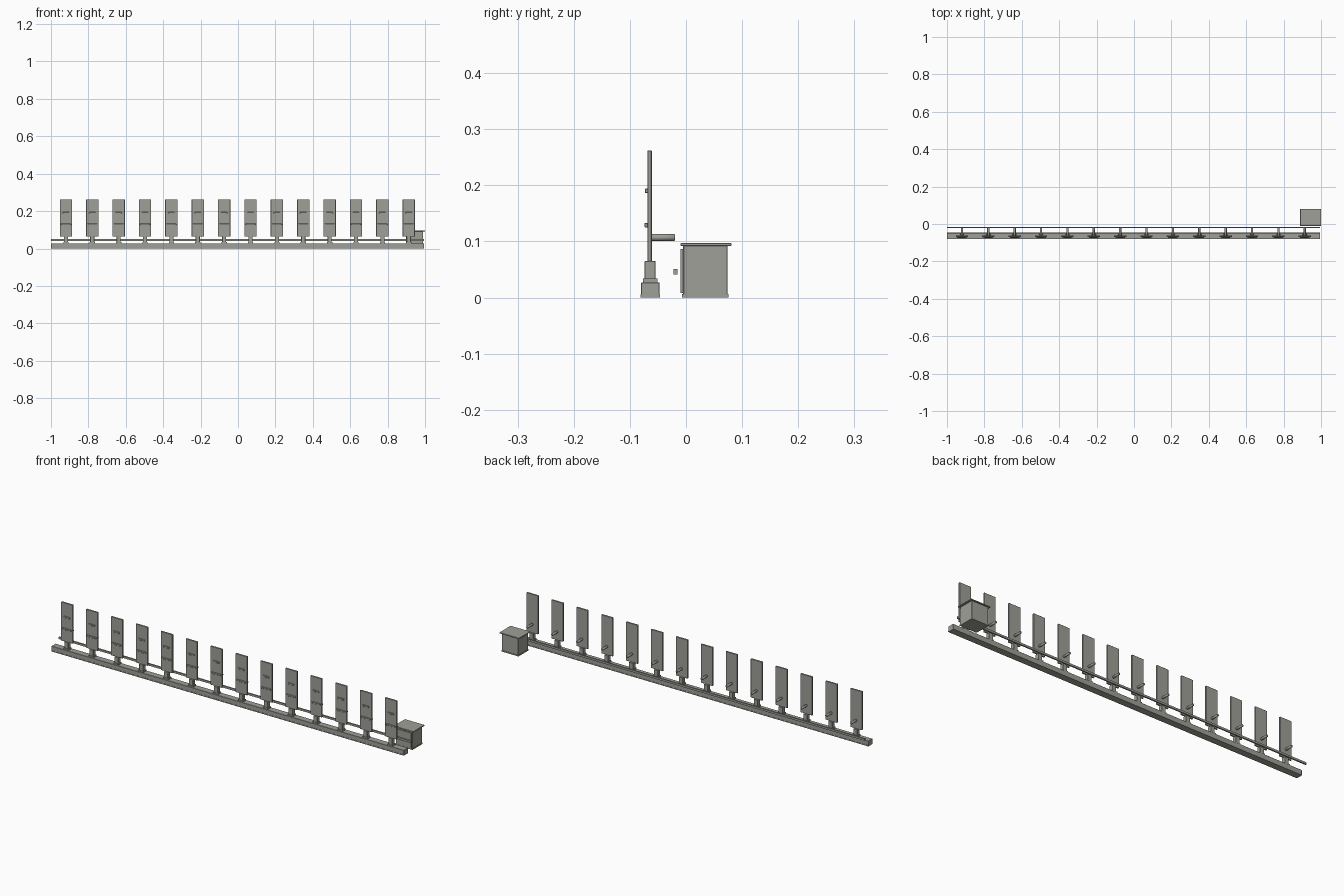
import bpy
import bmesh
import math
from mathutils import Matrix

default = bpy.data.objects.get("Cube")
if default:
    bpy.data.objects.remove(default, do_unlink=True)

grey = bpy.data.materials.new("warm_grey")
grey.use_nodes = True
colour = (0.35, 0.35, 0.32, 1)
grey.diffuse_color = colour
grey.node_tree.nodes["Principled BSDF"].inputs["Base Color"].default_value = colour


def place(name, mesh, x=0):
    obj = bpy.data.objects.new(name, mesh)
    obj.location.x = x
    bpy.context.collection.objects.link(obj)
    return obj


def box_mesh(name, x, y, z, bevel=0.0):
    """Box mesh from (low, high) ranges, with optional chamfered edges."""
    bm = bmesh.new()
    bmesh.ops.create_cube(bm, size=1)
    for v in bm.verts:
        v.co = [lo + (c + 0.5) * (hi - lo) for c, (lo, hi) in zip(v.co, (x, y, z))]
    if bevel:
        bmesh.ops.bevel(bm, geom=bm.edges[:], offset=bevel, segments=1, affect='EDGES')
    mesh = bpy.data.meshes.new(name)
    bm.to_mesh(mesh)
    bm.free()
    mesh.materials.append(grey)
    return mesh


def pin_mesh(name, radius, y, z):
    """Round pin running along y, with a chamfered rim."""
    bm = bmesh.new()
    bmesh.ops.create_cone(bm, cap_ends=True, segments=20, radius1=radius,
                          radius2=radius, depth=y[1] - y[0])
    rims = [e for e in bm.edges if abs(e.verts[0].co.z - e.verts[1].co.z) < 1e-6]
    bmesh.ops.bevel(bm, geom=rims, offset=0.001, segments=1, affect='EDGES')
    turn = Matrix.Rotation(math.pi / 2, 4, 'X')
    bm.transform(Matrix.Translation((0, sum(y) / 2, z)) @ turn)
    for f in bm.faces:
        f.smooth = len(f.verts) == 4
    mesh = bpy.data.meshes.new(name)
    bm.to_mesh(mesh)
    bm.free()
    mesh.materials.append(grey)
    return mesh


def mirrored(half):
    return (-half, half)


# Long base rail with a slim foot flange, and the connecting rod behind it
length = (-1, 0.995)
place("base_rail", box_mesh("base_rail", length, (-0.08, -0.047), (0.003, 0.027), 0.001))
place("rail_foot", box_mesh("rail_foot", length, (-0.081, -0.046), (0, 0.005)))
place("connecting_rod", box_mesh("connecting_rod", length, (-0.022, -0.015), (0.041, 0.051)))

# One target plate station, shared by every copy
station = {
    "post_foot": box_mesh("post_foot", mirrored(0.014), (-0.077, -0.051), (0.026, 0.034)),
    "post": box_mesh("post", mirrored(0.011), (-0.074, -0.054), (0.032, 0.065), 0.001),
    "plate": box_mesh("plate", mirrored(0.033), (-0.069, -0.061), (0.064, 0.262), 0.001),
    "lower_bar": box_mesh("lower_bar", mirrored(0.026), (-0.074, -0.068), (0.125, 0.133), 0.001),
    "upper_bar": box_mesh("upper_bar", mirrored(0.017), (-0.073, -0.068), (0.186, 0.194), 0.001),
    "back_pin": pin_mesh("back_pin", 0.006, (-0.062, -0.02), 0.107),
}
for i in range(14):
    for part, mesh in station.items():
        place(f"{part}_{i + 1}", mesh, -0.92 + i * 0.141)

# Drive box at the far end with an overhanging lid
place("drive_box", box_mesh("drive_box", (0.897, 0.99), (-0.005, 0.074), (0.003, 0.094), 0.001))
place("drive_box_base", box_mesh("drive_box_base", (0.895, 0.992), (-0.007, 0.076), (0, 0.006)))
place("drive_box_front", box_mesh("drive_box_front", (0.9, 0.987), (-0.01, -0.004), (0.008, 0.086)))
place("drive_box_lid", box_mesh("drive_box_lid", (0.888, 1), (-0.01, 0.081), (0.092, 0.097), 0.001))
